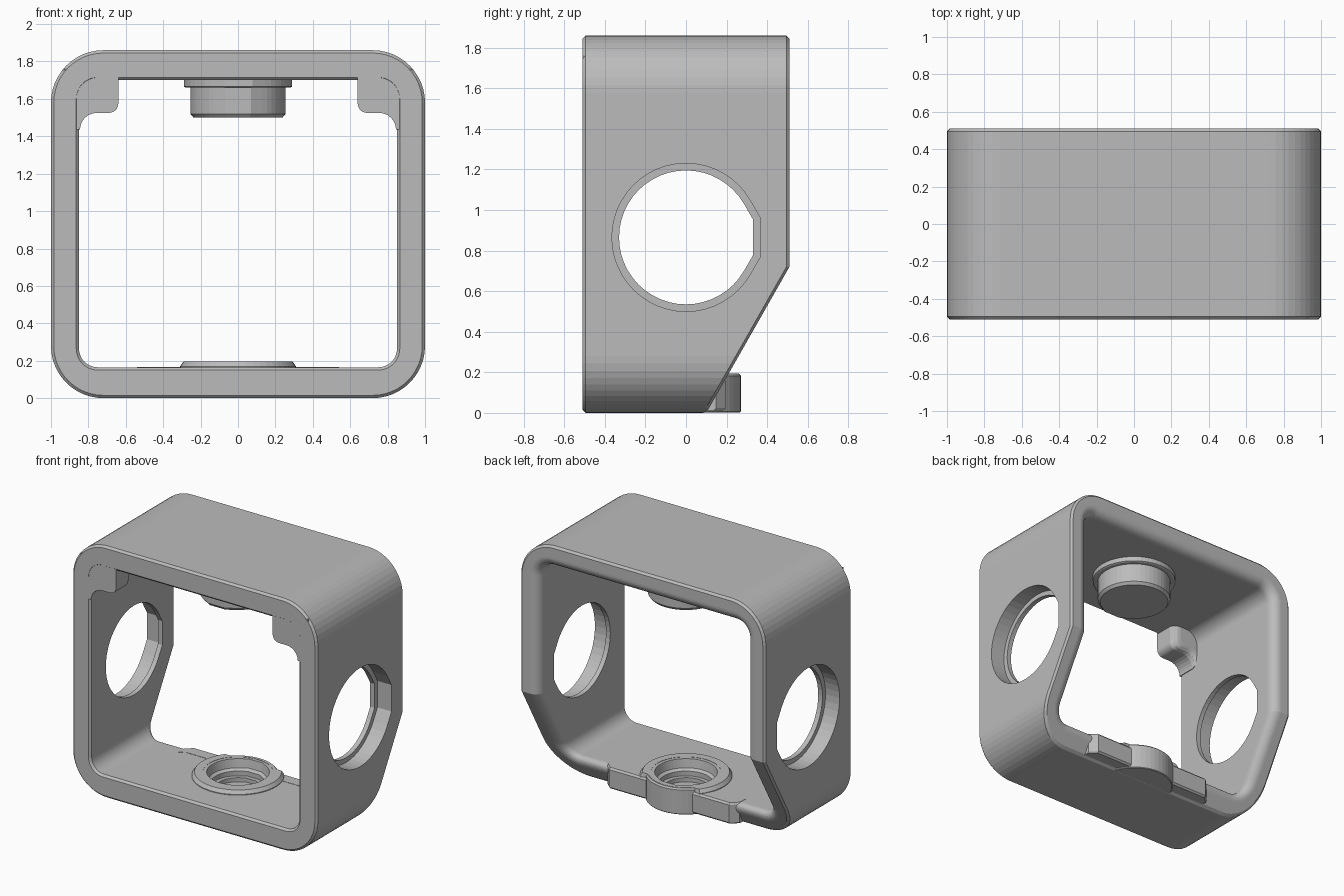
import bpy, bmesh
from math import sin, cos, pi, radians

if "Cube" in bpy.data.objects:
    bpy.data.objects.remove(bpy.data.objects["Cube"])

COLOUR = (0.5, 0.5, 0.5, 1)
grey = bpy.data.materials.new("plain grey")
grey.use_nodes = True
grey.diffuse_color = COLOUR
grey.node_tree.nodes["Principled BSDF"].inputs["Base Color"].default_value = COLOUR
parts = []


def skin(bm, rings, closed=False):
    """Join equal point rings with quads and return their vertices."""
    loops = [[bm.verts.new(p) for p in ring] for ring in rings]
    pairs = list(zip(loops, loops[1:]))
    if closed:
        pairs.append((loops[-1], loops[0]))
    for a, b in pairs:
        for i in range(len(a)):
            j = (i + 1) % len(a)
            bm.faces.new((a[i], a[j], b[j], b[i]))
    return loops


def finish(name, bm):
    bmesh.ops.recalc_face_normals(bm, faces=bm.faces[:])
    mesh = bpy.data.meshes.new(name)
    bm.to_mesh(mesh)
    bm.free()
    mesh.materials.append(grey)
    obj = bpy.data.objects.new(name, mesh)
    bpy.context.collection.objects.link(obj)
    parts.append(obj)
    return obj


def loft(name, rings, closed=False):
    bm = bmesh.new()
    loops = skin(bm, rings, closed)
    if not closed:
        bm.faces.new(loops[0])
        bm.faces.new(loops[-1])
    return finish(name, bm)


ANGLES = [2 * pi * i / 48 for i in range(48)]


def circle(r):
    return [(r * cos(t), r * sin(t)) for t in ANGLES]


def teardrop(r):
    """Circle whose +a side is drawn out into a blunt point."""
    pts = []
    for t in ANGLES:
        off = min(t, 2 * pi - t)
        d = r
        if off < radians(30):
            d = min(r / cos(off), r / cos(radians(30) - off))
        pts.append((d * cos(t), d * sin(t)))
    return pts


# Frame: rounded rectangles lofted front to back, with a sloped lower back
FRONT, BACK, KNEE, STRIP = -0.51, 0.51, 0.72, 0.215


def rounded_rect(hx, z0, z1, r, grow):
    hx, z0, z1, r = hx + grow, z0 - grow, z1 + grow, r + grow
    pts = []
    for sx, cz, start in ((1, z0 + r, -90), (1, z1 - r, 0), (-1, z1 - r, 90), (-1, z0 + r, 180)):
        if start in (0, 180):
            pts.append((sx * hx if start == 0 else -hx, KNEE))
        for i in range(13):
            t = radians(start + 90 * i / 12)
            pts.append((sx * (hx - r) + r * cos(t), cz + r * sin(t)))
    return pts + [(-STRIP, z0), (STRIP, z0)]


def outer(grow):
    return rounded_rect(1, 0, 1.86, 0.28, grow)


def inner(grow):
    return rounded_rect(0.85, 0.165, 1.7, 0.1, grow)


def front_ring(pts, depth):
    return [(x, FRONT + depth, z) for x, z in pts]


def back_ring(pts, depth):
    return [(x, min(BACK, 0.1 + 0.57 * z) - depth, z) for x, z in pts]


C, R = 0.015, 0.07
rings = [front_ring(outer(-C), 0), front_ring(outer(0), C),
         back_ring(outer(0), C), back_ring(outer(-C), 0)]
for i in range(9):
    t = pi / 2 * (1 - i / 8)
    rings.append(back_ring(inner(R * (1 - cos(t))), R * (1 - sin(t))))
rings += [front_ring(inner(0), -STRIP - FRONT), front_ring(inner(0), C), front_ring(inner(C), 0)]
bm = bmesh.new()
skin(bm, rings, closed=True)

# Opening in the floor where the socket sits
opening = [f for f in bm.faces
           if all(abs(v.co.x) < STRIP + 0.001 for v in f.verts)
           and 0.02 < f.calc_center_median().z < 0.3
           and f.calc_center_median().y > -STRIP]
bmesh.ops.delete(bm, geom=opening, context='FACES')

# Side holes: wide bore from outside, thin lip at the inner face
for side in (1, -1):
    bore = skin(bm, [[(side * x, a, 0.865 + b) for a, b in teardrop(r)]
                     for r, x in ((0.365, 1), (0.365, 0.885), (0.33, 0.885), (0.33, 0.85))])
    for wall_x, loop in ((side, bore[0]), (side * 0.85, bore[-1])):
        wall = {f for f in bm.faces if all(abs(v.co.x - wall_x) < 1e-5 for v in f.verts)}
        rim = [e for f in wall for e in f.edges if sum(g in wall for g in e.link_faces) == 1]
        bmesh.ops.delete(bm, geom=list(wall), context='FACES')
        rim += [bm.edges.get((loop[i - 1], loop[i])) for i in range(len(loop))]
        bmesh.ops.triangle_fill(bm, use_beauty=True, edges=rim, normal=(side, 0, 0))
frame = finish("frame", bm)

# Front corner lugs under the top bar
profile = [(0.93, 1.76), (0.64, 1.76)]
for i in range(7):
    t = radians(180 + 90 * i / 6)
    profile.append((0.69 + 0.05 * cos(t), 1.575 + 0.05 * sin(t)))
for i in range(7):
    t = radians(90 - 90 * i / 6)
    profile.append((0.755 + 0.09 * cos(t), 1.435 + 0.09 * sin(t)))
profile.append((0.93, 1.435))
lugs = loft("corner_lugs", [
    [(0.93 + (x - 0.93) * s, y, 1.76 + (z - 1.76) * s) for x, z in profile]
    for y, s in ((-0.509, 1), (-0.37, 1), (-0.345, 0.96), (-0.33, 0.88), (-0.325, 0.8))])
lugs.modifiers.new("mirror", 'MIRROR')

# Stud hanging from the top bar, blunt point to the front
loft("top_stud", [[(b, -a, h) for a, b in teardrop(r)] for r, h in (
    (0.29, 1.75), (0.29, 1.665), (0.28, 1.66), (0.255, 1.66), (0.255, 1.52), (0.238, 1.5))])

# Socket body with a blind stepped hole, blunt point to the back
body = [[(b, a, h) for a, b in circle(r)]
        for r, h in ((0.265, 0.001), (0.27, 0.006), (0.27, 0.183), (0.26, 0.193))]
body += [[(b, a, h) for a, b in teardrop(r)] for r, h in (
    (0.21, 0.193), (0.2, 0.13), (0.18, 0.115), (0.18, 0.08), (0.15, 0.08), (0.15, 0.05))]
loft("socket_body", body)

# Raised collar around the socket, stopping short at the back
collar = []
for r, h in ((0.31, 0.12), (0.31, 0.17), (0.292, 0.195), (0.235, 0.195), (0.235, 0.12)):
    collar.append([(x, y, h) if y < 0.2 else (x * min(1, 0.255 / r), y * min(1, 0.255 / r), h)
                   for x, y in circle(r)])
loft("socket_collar", collar, closed=True)

# Wings either side of the socket
wing_side = [(0.1, 0.012), (0.185, 0.012), (0.197, 0.024),
             (0.197, 0.154), (0.185, 0.167), (0.1, 0.167)]
wings = loft("socket_wings", [[(x, y * s, z) for y, z in wing_side]
                              for x, s in ((0.19, 1), (0.49, 1), (0.54, 0.75))])
wings.modifiers.new("mirror", 'MIRROR')

# Smooth curved faces, keep edges sharp and flats even
for o in bpy.context.view_layer.objects:
    o.select_set(o in parts)
bpy.context.view_layer.objects.active = frame
bpy.ops.object.shade_smooth_by_angle(angle=radians(28))
for part in parts:
    part.modifiers.new("even_flats", 'WEIGHTED_NORMAL').keep_sharp = True
